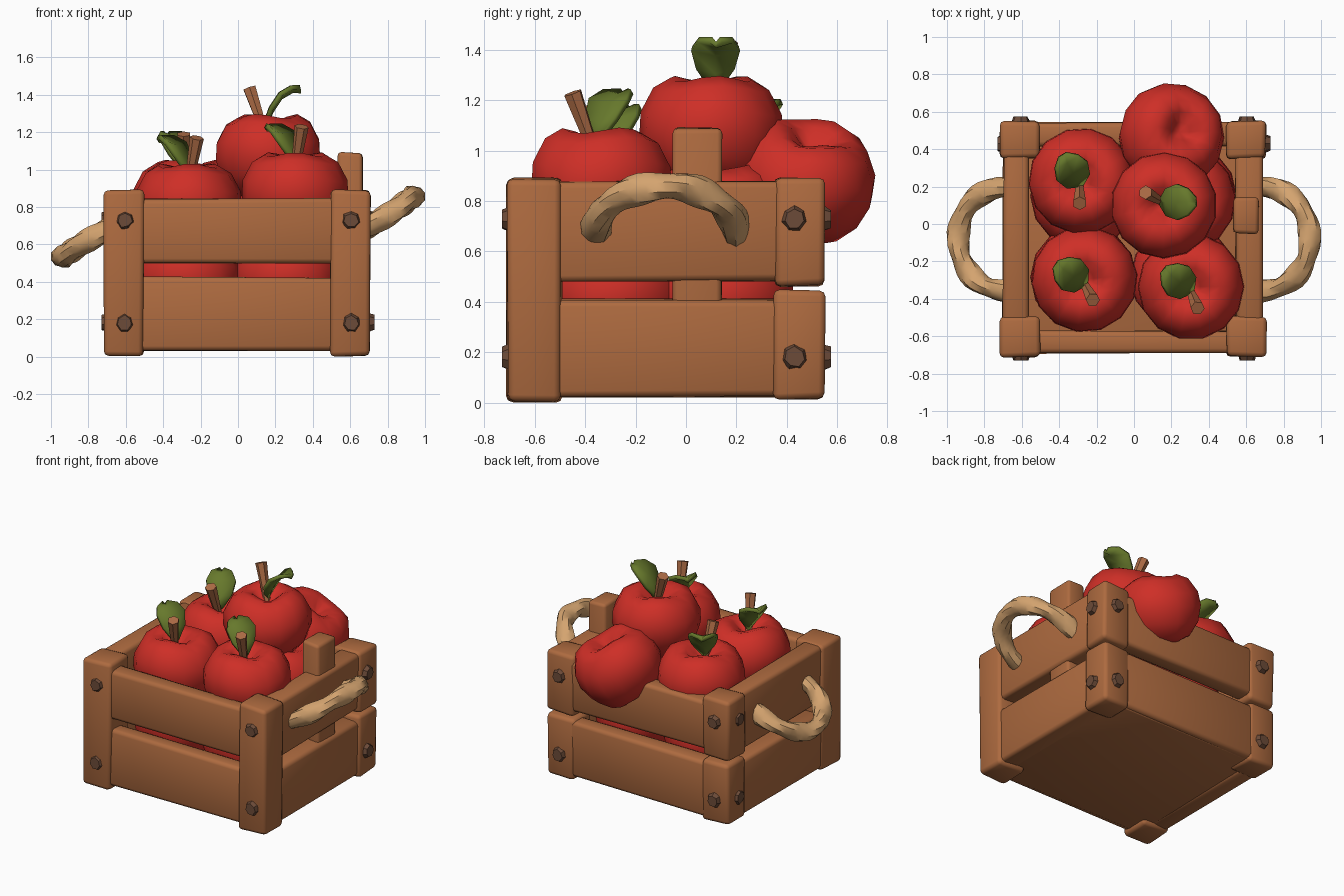
import bpy, bmesh, math, random
from math import sin, cos, pi, radians
from mathutils import Vector, Matrix

random.seed(4)
if "Cube" in bpy.data.objects:
    bpy.data.objects.remove(bpy.data.objects["Cube"], do_unlink=True)


def material(name, rgb):
    m = bpy.data.materials.new(name)
    m.use_nodes = True
    m.diffuse_color = (*rgb, 1)
    bsdf = m.node_tree.nodes["Principled BSDF"]
    bsdf.inputs["Base Color"].default_value = (*rgb, 1)
    bsdf.inputs["Roughness"].default_value = 0.8
    return m


WOOD = material("crate wood", (0.42, 0.145, 0.05))
NAIL = material("dark nail", (0.15, 0.07, 0.04))
RED = material("apple red", (0.62, 0.028, 0.02))
STEM = material("stem brown", (0.42, 0.15, 0.06))
LEAF = material("leaf green", (0.135, 0.19, 0.025))
ROPE = material("rope tan", (0.66, 0.37, 0.16))


def finish(bm, name, mat, angle=40):
    bmesh.ops.recalc_face_normals(bm, faces=bm.faces)
    mesh = bpy.data.meshes.new(name)
    bm.to_mesh(mesh)
    bm.free()
    mesh.materials.append(mat)
    ob = bpy.data.objects.new(name, mesh)
    bpy.context.collection.objects.link(ob)
    bpy.ops.object.select_all(action="DESELECT")
    ob.select_set(True)
    bpy.context.view_layer.objects.active = ob
    bpy.ops.object.shade_smooth_by_angle(angle=radians(angle))
    return ob


def box(name, x, y, z, bevel=0.025, wobble=0.006):
    """Worn timber: a slightly uneven block with rounded edges."""
    bm = bmesh.new()
    bmesh.ops.create_cube(bm, size=1)
    for v in bm.verts:
        for i, (lo, hi) in enumerate((x, y, z)):
            v.co[i] = (lo + hi) / 2 + v.co[i] * (hi - lo)
            v.co[i] += random.uniform(-wobble, wobble)
    bmesh.ops.bevel(bm, geom=bm.edges[:], offset=bevel, segments=2,
                    profile=0.5, affect="EDGES")
    return finish(bm, name, WOOD, 50)


def skin(bm, rings, closed=True):
    """Join neighbouring rings of vertices with quads."""
    for a, b in zip(rings, rings[1:]):
        n = len(a)
        for i in range(n if closed else n - 1):
            j = (i + 1) % n
            bm.faces.new((a[i], a[j], b[j], b[i]))


# Corner posts: whole at the front, split in two at the back
LOW, HIGH = (0.015, 0.445), (0.465, 0.89)
for side, x in (("left", (-0.715, -0.505)), ("right", (0.495, 0.705))):
    box("front_post_" + side, x, (-0.71, -0.495), (0.005, 0.89))
    box("back_lower_post_" + side, x, (0.35, 0.55), LOW)
    box("back_upper_post_" + side, x, (0.35, 0.55), HIGH)

# Wall planks and floor
for level, z_end, z_side in (("lower", (0.035, 0.425), (0.025, 0.41)),
                             ("upper", (0.5, 0.845), (0.48, 0.88))):
    box("front_plank_" + level, (-0.56, 0.55), (-0.69, -0.575), z_end)
    box("back_plank_" + level, (-0.56, 0.55), (0.42, 0.54), z_end)
    box("left_plank_" + level, (-0.7, -0.565), (-0.55, 0.42), z_side)
    box("right_plank_" + level, (0.545, 0.685), (-0.55, 0.42), z_side)
box("floor", (-0.67, 0.66), (-0.66, 0.51), (0.03, 0.09), 0.01, 0)
box("tall_slat", (0.53, 0.665), (-0.05, 0.14), (0.06, 1.09), 0.02)


# Nail heads
def nail(x, y, z, direction):
    bm = bmesh.new()
    bmesh.ops.create_cone(bm, cap_ends=True, segments=7, radius1=0.066,
                          radius2=0.042, depth=0.05)
    for v in bm.verts:
        v.co.x *= random.uniform(0.8, 1.0)
        v.co.y *= random.uniform(0.8, 1.05)
    turn = Vector(direction).to_track_quat("Z", "Y").to_matrix().to_4x4()
    bmesh.ops.transform(bm, verts=bm.verts, matrix=Matrix.Translation((x, y, z)) @ turn)
    finish(bm, "nail", NAIL, 30)


for z in (0.18, 0.73):
    for s in (-1, 1):
        nail(s * 0.605, -0.705, z, (0, -1, 0))
        nail(s * 0.605, 0.55, z, (0, 1, 0))
        nail(s * 0.705, 0.43, z, (s, 0, 0))


# Rope handles: twisted tubes along a half loop
def handle(name, side, z0, lift, steps=26, sides=10):
    def path(t):
        a = pi * t
        return Vector((side * (0.64 + 0.3 * sin(a) ** 0.8),
                       -0.08 + 0.28 * cos(a), z0 + lift * sin(a)))
    bm = bmesh.new()
    rings = []
    for k in range(steps + 1):
        t = k / steps
        p = path(t)
        tangent = (path(min(1, t + 0.01)) - path(max(0, t - 0.01))).normalized()
        u = Vector((-side * lift, 0, 0.3)).normalized()
        u = (u - tangent * u.dot(tangent)).normalized()
        w = tangent.cross(u)
        ring = []
        for i in range(sides):
            a = 2 * pi * i / sides
            r = 0.057 * (1 + 0.14 * cos(2 * a + 22 * t))
            ring.append(bm.verts.new(p + (u * cos(a) + w * sin(a)) * r))
        rings.append(ring)
    skin(bm, rings)
    bm.faces.new(rings[0])
    bm.faces.new(rings[-1])
    finish(bm, name, ROPE, 35)


handle("rope_handle_right", 1, 0.67, 0.19)
handle("rope_handle_left", -1, 0.7, -0.17)

# Apple outline from the dimple to the base: radius, height
OUTLINE = ((0.05, 0.135), (0.1, 0.18), (0.16, 0.195), (0.23, 0.155), (0.28, 0.06),
           (0.285, -0.03), (0.25, -0.13), (0.18, -0.21), (0.09, -0.235))


def apple(loc, spin=0, tilt=(0, 0), fruit_only=False, sides=14):
    place = (Matrix.Translation(loc) @ Matrix.Rotation(radians(tilt[0]), 4, "X")
             @ Matrix.Rotation(radians(tilt[1]), 4, "Y")
             @ Matrix.Rotation(radians(spin), 4, "Z"))
    bm = bmesh.new()
    rings = []
    for r, z in OUTLINE:
        ring = []
        for i in range(sides):
            a = 2 * pi * i / sides
            ring.append(bm.verts.new((r * cos(a), r * sin(a), z + 0.012 * sin(3 * a))))
        rings.append(ring)
    skin(bm, rings)
    for ring, z in ((rings[0], 0.11), (rings[-1], -0.215)):
        tip = bm.verts.new((0, 0, z))
        for i in range(sides):
            bm.faces.new((ring[i], ring[(i + 1) % sides], tip))
    bm.transform(place)
    finish(bm, "apple", RED, 60)
    if fruit_only:
        return

    # Stem, wider toward the cut end
    bm = bmesh.new()
    start, end = Vector((0, -0.03, 0.11)), Vector((0.035, -0.115, 0.345))
    axis = end - start
    bmesh.ops.create_cone(bm, cap_ends=True, segments=6, radius1=0.022,
                          radius2=0.038, depth=axis.length)
    turn = axis.to_track_quat("Z", "Y").to_matrix().to_4x4()
    bm.transform(place @ Matrix.Translation((start + end) / 2) @ turn)
    finish(bm, "apple_stem", STEM, 40)

    # Leaf, creased along the middle and arching outward
    bm = bmesh.new()
    across = Vector((0.6, 0.8, 0))
    rows = []
    for along, z, width in ((0, 0.14, 0.02), (0.03, 0.22, 0.075), (0.08, 0.295, 0.095),
                            (0.14, 0.33, 0.07), (0.185, 0.33, 0.02)):
        mid = Vector((-0.8 * along, 0.6 * along - 0.02, z))
        rows.append([bm.verts.new(mid + across * width * s + Vector((0, 0, 0.02 * abs(s))))
                     for s in (-1, 0, 1)])
    skin(bm, rows, closed=False)
    bm.transform(place)
    leaf = finish(bm, "apple_leaf", LEAF, 30)
    solid = leaf.modifiers.new("thickness", "SOLIDIFY")
    solid.thickness = 0.025
    solid.offset = 0


# Top layer
apple((0.305, -0.335, 0.885))
apple((-0.265, -0.295, 0.825), 5)
apple((-0.28, 0.23, 0.845), -22)
apple((0.16, 0.1, 1.09), 218)
apple((0.2, 0.47, 0.89), 0, (-12, 22), True)

# Hidden fruit filling the crate
apple((0.26, 0.13, 0.74), 30, (0, 0), True)
for x in (-0.27, 0.265):
    for y in (-0.285, 0.15):
        apple((x, y, 0.43), 0, (0, 0), True)
